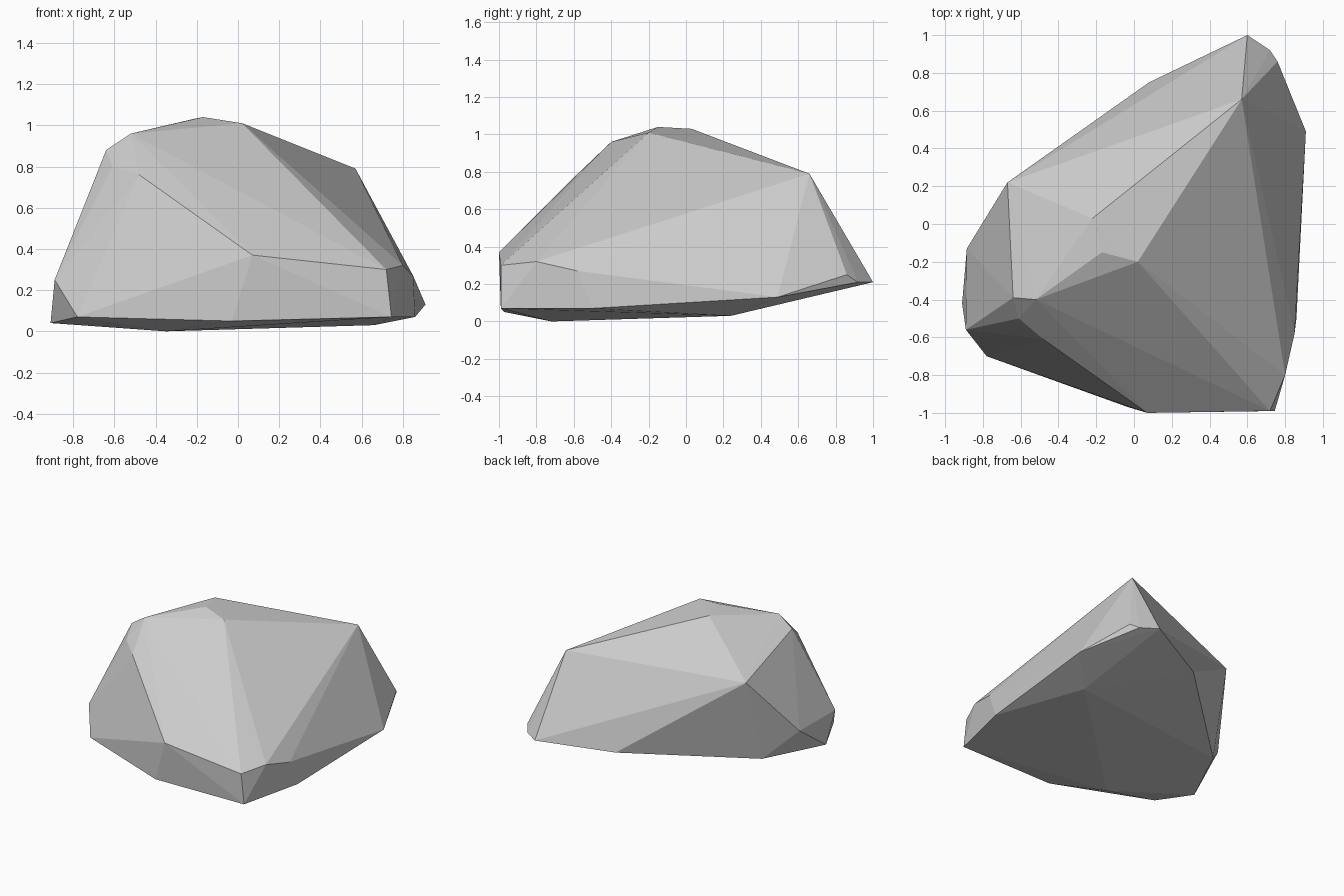
import bpy, bmesh

# Corner points of the faceted boulder, grouped by level
crown = [(-0.17, -0.15, 1.04), (-0.22, 0.03, 1.03), (0.02, -0.20, 1.01),
         (-0.52, -0.40, 0.96), (-0.64, -0.39, 0.88), (0.57, 0.66, 0.79),
         (-0.48, -0.61, 0.76), (-0.61, -0.50, 0.80), (-0.67, 0.22, 0.70)]
waist = [(0.07, -1.00, 0.37), (0.72, -0.99, 0.30), (0.80, -0.80, 0.32),
         (0.85, -0.58, 0.27), (0.91, 0.49, 0.13), (0.76, 0.86, 0.25),
         (0.72, 0.92, 0.21), (0.60, 1.00, 0.21), (0.08, 0.75, 0.16),
         (-0.885, -0.13, 0.25), (-0.89, -0.56, 0.25)]
base = [(0.745, -0.99, 0.07), (0.86, -0.50, 0.07), (0.66, 0.24, 0.03),
        (-0.69, 0.05, 0.05), (-0.91, -0.42, 0.04), (-0.78, -0.70, 0.07),
        (-0.03, -0.97, 0.05), (-0.35, -0.72, 0.0)]

# Wrap the points in a convex shell with flat faces
bm = bmesh.new()
for p in crown + waist + base:
    bm.verts.new(p)
bmesh.ops.convex_hull(bm, input=bm.verts[:])
bmesh.ops.delete(bm, geom=[v for v in bm.verts if not v.link_faces], context='VERTS')
bmesh.ops.recalc_face_normals(bm, faces=bm.faces[:])

mesh = bpy.data.meshes.new("boulder")
bm.to_mesh(mesh)
bm.free()
bpy.context.collection.objects.link(bpy.data.objects.new("boulder", mesh))
